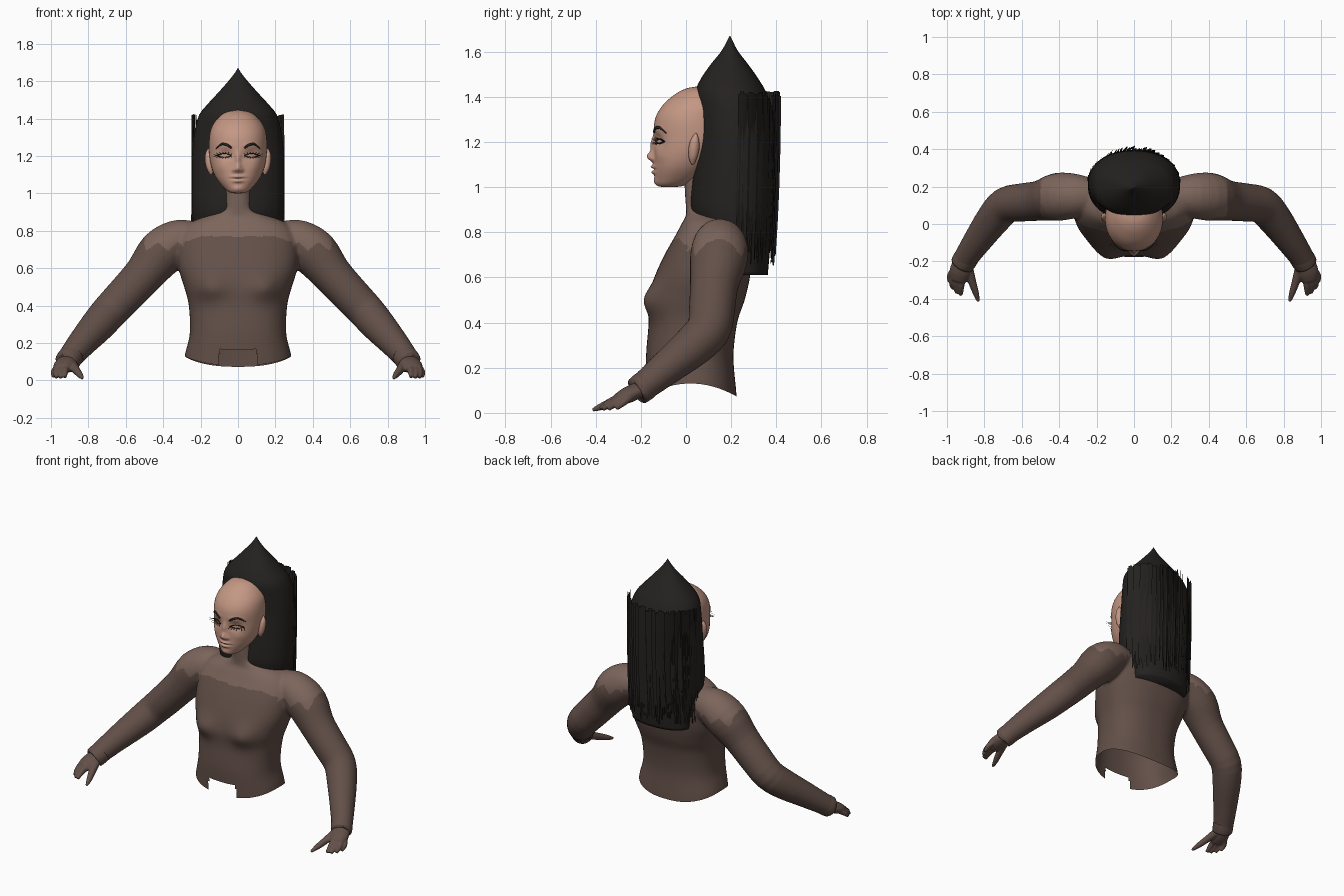
import bpy, bmesh, math, random
from mathutils import Vector
from mathutils.bvhtree import BVHTree

if "Cube" in bpy.data.objects:
    bpy.data.objects.remove(bpy.data.objects["Cube"])

random.seed(4)


def material(name, rgb):
    m = bpy.data.materials.new(name)
    m.diffuse_color = (*rgb, 1)
    m.use_nodes = True
    m.node_tree.nodes["Principled BSDF"].inputs["Base Color"].default_value = m.diffuse_color
    return m


SKIN = material("skin", (0.55, 0.31, 0.23))
SUIT = material("suit", (0.125, 0.08, 0.066))
YOKE = material("sheer_yoke", (0.20, 0.13, 0.105))
HAIR = material("hair", (0.018, 0.016, 0.014))


def finish(name, bm, *mats, smooth=True):
    bmesh.ops.recalc_face_normals(bm, faces=bm.faces[:])
    me = bpy.data.meshes.new(name)
    bm.to_mesh(me)
    bm.free()
    for m in mats:
        me.materials.append(m)
    if smooth:
        me.shade_smooth()
    ob = bpy.data.objects.new(name, me)
    bpy.context.collection.objects.link(ob)
    return ob


def skin_rings(bm, rings):
    vs = [[bm.verts.new(p) for p in r] for r in rings]
    n = len(vs[0])
    for a, b in zip(vs, vs[1:]):
        for i in range(n):
            bm.faces.new((a[i], a[(i + 1) % n], b[(i + 1) % n], b[i]))
    bm.faces.new(vs[0][::-1])
    bm.faces.new(vs[-1])


def catmull(rows, n):
    k = len(rows) - 1
    for j in range(n + 1):
        u = j / n * k
        i = min(int(u), k - 1)
        t = u - i
        p = [rows[max(0, min(k, i + d))] for d in (-1, 0, 1, 2)]
        yield [0.5 * (2 * b + (c - a) * t + (2 * a - 5 * b + 4 * c - d) * t * t
                      + (3 * b - a - 3 * c + d) * t ** 3) for a, b, c, d in zip(*p)]


def loft(bm, rows, seg, n, power=2.0, bumps=()):
    """Rows are (z, half width, front y, back y); bumps push the front along y."""
    rings = []
    for z, w, f, b in catmull(rows, n):
        ring = []
        for k in range(seg):
            a = 2 * math.pi * k / seg
            c, s = math.cos(a), math.sin(a)
            x = w * math.copysign(abs(c) ** (2 / power), c)
            y = (f + b) / 2 + (b - f) / 2 * math.copysign(abs(s) ** (2 / power), s)
            if s < 0:
                for bx, bz, sx, sz, amp in bumps:
                    for side in ((1, -1) if bx else (1,)):
                        y += amp * math.exp(-((x - side * bx) / sx) ** 2 - ((z - bz) / sz) ** 2)
            ring.append((x, y, z))
        rings.append(ring)
    skin_rings(bm, rings)


def tube(bm, pts, seg=16, flat=1.0, steps=3, side=1):
    """Points are (x, y, z, radius)."""
    path = list(catmull(pts, steps * (len(pts) - 1)))
    P = [Vector((side * p[0], p[1], p[2])) for p in path]
    rings = []
    for i, p in enumerate(P):
        t = (P[min(i + 1, len(P) - 1)] - P[max(i - 1, 0)]).normalized()
        u = t.cross(Vector((0, 0, 1)))
        u = u.normalized() if u.length > 0.01 else Vector((1, 0, 0))
        v = u.cross(t)
        r = max(path[i][3], 0.0005)
        rings.append([p + r * (u * math.cos(a) + v * flat * math.sin(a))
                      for a in (2 * math.pi * k / seg for k in range(seg))])
    skin_rings(bm, rings)


def fuse(name, bm, voxel, iterations):
    """Merge overlapping solids into one smooth skin and return it as a bmesh."""
    ob = finish(name, bm)
    m = ob.modifiers.new("fuse", 'REMESH')
    m.mode, m.voxel_size = 'VOXEL', voxel
    s = ob.modifiers.new("relax", 'SMOOTH')
    s.factor, s.iterations = 0.5, iterations
    dg = bpy.context.evaluated_depsgraph_get()
    out = bmesh.new()
    out.from_mesh(ob.evaluated_get(dg).to_mesh())
    bpy.data.objects.remove(ob)
    return out


# Torso, neck and sleeves
bm = bmesh.new()
loft(bm, [(0.00, .29, -.17, .23), (.12, .285, -.172, .224), (.25, .258, -.177, .21),
          (.40, .263, -.165, .227), (.50, .288, -.165, .26), (.60, .318, -.14, .283),
          (.70, .325, -.095, .293), (.78, .31, -.05, .287), (.84, .26, -.018, .267),
          (.875, .18, .0, .23), (.91, .09, .0, .17), (.96, .072, -.004, .14),
          (1.08, .07, -.01, .13)], 64, 60, 2.4, [(.15, .50, .08, .07, -.04)])
arm = [(.24, .15, .755, .10), (.32, .15, .74, .12), (.41, .145, .68, .128), (.50, .125, .57, .108),
       (.60, .115, .46, .102), (.685, .10, .37, .098), (.75, .03, .295, .092),
       (.83, -.08, .205, .078), (.905, -.19, .115, .064), (.915, -.21, .10, .063)]
for s in (1, -1):
    tube(bm, arm, 32, side=s)
bm = fuse("body_blank", bm, 0.01, 5)

# Open hem with a front notch
lower = [f for f in bm.faces if abs(f.calc_center_median().x) < .36 and f.calc_center_median().z < .4]
geom = lower + list({e for f in lower for e in f.edges}) + list({v for f in lower for v in f.verts})
bmesh.ops.bisect_plane(bm, geom=geom, plane_co=(0, 0, .12), plane_no=(0, 0, 1))
bmesh.ops.delete(bm, geom=[f for f in bm.faces if abs(f.calc_center_median().x) < .36
                           and f.calc_center_median().z < .12], context='FACES')
for v in bm.verts:
    if abs(v.co.x) < .36 and v.co.z < .24:
        edge = .13 - .055 * ((v.co.y - .02) / .2) ** 2
        v.co.z -= (.24 - v.co.z) / .12 * (.12 - edge)
cut = [f for f in bm.faces if abs(f.calc_center_median().x) < .10
       and f.calc_center_median().z < .17 and f.calc_center_median().y < 0]
bmesh.ops.delete(bm, geom=cut, context='FACES')

# Lighter yoke with a jagged edge over the shoulders
for f in bm.faces:
    c = f.calc_center_median()
    x = abs(c.x)
    zig = abs(((x - .32) / .11) % 1 - .5) * .09
    limit = .77 if x < .2 else .77 - (x - .2) * .35 if x < .29 else .695 + zig
    f.material_index = 1 if c.z > limit and x < .5 else 0
finish("bodysuit", bm, SUIT, YOKE)

# Hands
fingers = [[(.885, -.235, .085, .026), (.865, -.31, .055, .022), (.845, -.37, .03, .017), (.832, -.415, .012, .008)],
           [(.92, -.28, .07, .022), (.925, -.33, .05, .019), (.925, -.38, .018, .010)],
           [(.94, -.28, .07, .022), (.95, -.32, .048, .019), (.948, -.37, .016, .010)],
           [(.955, -.27, .07, .021), (.972, -.31, .046, .018), (.970, -.345, .016, .010)],
           [(.965, -.25, .07, .020), (.986, -.28, .044, .016), (.985, -.31, .018, .010)]]
for s, side in ((1, "left"), (-1, "right")):
    bm = bmesh.new()
    tube(bm, [(.895, -.175, .125, .05), (.915, -.215, .10, .056), (.93, -.26, .078, .058),
              (.94, -.30, .06, .045)], 24, .62, side=s)
    for f in fingers:
        tube(bm, f, 12, side=s)
    finish("hand_" + side, fuse("hand_blank", bm, 0.006, 2), SUIT)

# Sleeve cuffs
bm = bmesh.new()
for s in (1, -1):
    tube(bm, [(.885, -.165, .135, .064), (.903, -.19, .115, .066), (.917, -.213, .098, .064)], 32, side=s)
finish("sleeve_cuffs", bm, SUIT)

# Head with sculpted face
bm = bmesh.new()
face = [(0, 1.135, .018, .022, -.030), (0, 1.185, .013, .035, -.016), (.02, 1.125, .011, .011, -.010),
        (.065, 1.205, .034, .024, .018), (.065, 1.203, .022, .012, -.009), (0, 1.09, .03, .008, -.014),
        (0, 1.066, .026, .009, -.013), (0, 1.078, .036, .004, .006), (0, 1.025, .028, .016, -.007),
        (.09, 1.14, .035, .03, -.006), (.07, 1.255, .04, .015, -.005)]
loft(bm, [(1.0, .015, -.10, -.05), (1.008, .05, -.128, -.005), (1.04, .085, -.138, .06), (1.09, .121, -.142, .11),
          (1.15, .144, -.141, .16), (1.22, .154, -.143, .2), (1.30, .153, -.137, .2),
          (1.36, .138, -.105, .2), (1.41, .10, -.05, .17), (1.436, .058, .0, .12),
          (1.445, .005, .045, .055)], 128, 130, 2.1, face)
bvh = BVHTree.FromBMesh(bm)
finish("head", bm, SKIN)


def face_y(x, z):
    hit = bvh.ray_cast(Vector((x, -1, z)), Vector((0, 1, 0)))[0]
    return hit.y if hit else 0


# Ears
bm = bmesh.new()
for s in (1, -1):
    tube(bm, [(.142, .03, 1.10, .006), (.148, .03, 1.13, .018), (.152, .035, 1.17, .024),
              (.158, .04, 1.21, .018), (.160, .045, 1.24, .002)], 16, side=s)
finish("ears", bm, SKIN)

# Eyebrows, eyelid lines and lashes
brows, lids = bmesh.new(), bmesh.new()
for s in (1, -1):
    tube(brows, [(x, face_y(x, z) - .001, z, r) for x, z, r in
                 ((.035, 1.243, .005), (.06, 1.26, .007), (.09, 1.263, .006), (.118, 1.238, .002))], 8, side=s)
    for arch in (.012, -.009):
        line = [(x, face_y(x, z) - .001, z, .0025) for x, z in
                ((.035 + .075 * t, 1.202 + arch * math.sin(math.pi * t)) for t in (0, .25, .5, .75, 1))]
        tube(lids, line, 6, side=s)
        for k in range(7):
            x = .042 + k * .011
            z = 1.202 + arch * math.sin(math.pi * (x - .035) / .075)
            y = face_y(x, z)
            out = (x - .06) * .3
            tube(lids, [(x, y, z, .0014), (x + out, y - .014, z + arch * .2, .0012),
                        (x + out * 1.8, y - .024, z + arch * .8, .0005)], 5, side=s)
finish("eyebrows", brows, HAIR)
finish("eyelashes", lids, HAIR)

# Hair mass rising to a peak
bm = bmesh.new()
loft(bm, [(.61, .20, .16, .362), (.75, .225, .08, .375), (.88, .243, .022, .39), (1.0, .247, .022, .395),
          (1.2, .245, .045, .394), (1.33, .232, .045, .387), (1.42, .207, .042, .355),
          (1.48, .16, .066, .32), (1.54, .105, .107, .278), (1.60, .052, .155, .232),
          (1.64, .02, .178, .21), (1.67, .001, .193, .196)], 64, 60, 2.15)
finish("hair_mass", bm, HAIR)

# Loose flat strands hanging around the back
bm = bmesh.new()
for k in range(56):
    a = math.radians(8 + 164 * k / 55 + random.uniform(-1, 1))
    gap = random.uniform(.008, .022)
    px, py = (.238 + gap * .4) * math.cos(a), .215 + (.178 + gap) * math.sin(a)
    turn = a + math.pi / 2 + .5
    dx, dy = .011 * math.cos(turn), .011 * math.sin(turn)
    top, low = random.uniform(1.40, 1.425), random.uniform(.65, .74)
    rows = []
    for i in range(6):
        t = i / 5
        w = 1 - .6 * t ** 3
        x, y, z = px * (1 + .02 * t), py - .02 * t * t, top + (low - top) * t
        rows.append([bm.verts.new((x + e * dx * w, y + e * dy * w, z)) for e in (-1, 1)])
    for p, q in zip(rows, rows[1:]):
        bm.faces.new((p[0], p[1], q[1], q[0]))
finish("hair_strands", bm, HAIR)
